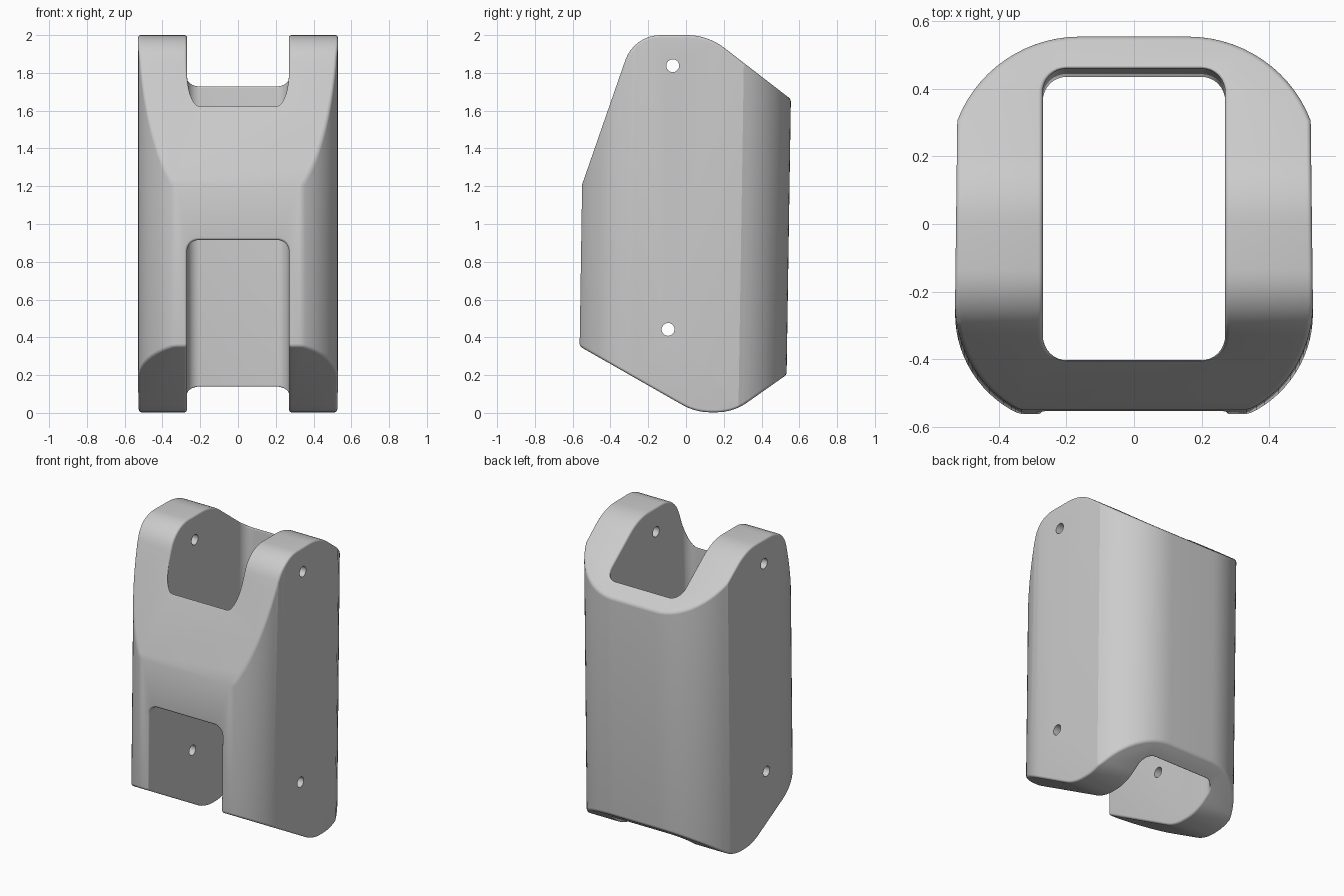
import bpy
import bmesh
import math
from mathutils import Vector

if "Cube" in bpy.data.objects:
    bpy.data.objects.remove(bpy.data.objects["Cube"])

LEAN = 0.0155      # the casing leans back slightly as it rises


def fillet(corners, steps=8):
    """Round each (x, y, tangent length) corner with a circular arc."""
    pts = []
    for i, (x, y, t) in enumerate(corners):
        p = Vector((x, y))
        if t == 0:
            pts.append(p)
            continue
        to_prev = (Vector(corners[i - 1][:2]) - p).normalized()
        to_next = (Vector(corners[(i + 1) % len(corners)][:2]) - p).normalized()
        a, b = p + to_prev * t, p + to_next * t
        w = math.sin(to_prev.angle(to_next) / 2)
        for k in range(steps + 1):
            s = k / steps
            wa, wp, wb = (1 - s) ** 2, 2 * s * (1 - s) * w, s ** 2
            pts.append((a * wa + p * wp + b * wb) / (wa + wp + wb))
    return pts


def arc(cx, cy, r, start, end, steps=14):
    angles = [math.radians(start + (end - start) * k / steps) for k in range(steps + 1)]
    return [Vector((cx + r * math.cos(a), cy + r * math.sin(a))) for a in angles]


def prism(name, pts, lo, hi, place):
    """Extrude a 2D profile from lo to hi; place maps (u, v, w) to a 3D point."""
    bm = bmesh.new()
    ends = [[bm.verts.new(place(p.x, p.y, w)) for p in pts] for w in (lo, hi)]
    bm.faces.new(ends[0])
    bm.faces.new(ends[1])
    n = len(pts)
    for i in range(n):
        j = (i + 1) % n
        bm.faces.new((ends[0][i], ends[0][j], ends[1][j], ends[1][i]))
    bmesh.ops.recalc_face_normals(bm, faces=bm.faces)
    mesh = bpy.data.meshes.new(name)
    bm.to_mesh(mesh)
    bm.free()
    obj = bpy.data.objects.new(name, mesh)
    bpy.context.collection.objects.link(obj)
    return obj


def upright(u, v, w):
    return (u, v + LEAN * (w - 1), w)


def sideways(u, v, w):
    return (w, u, v)


def frontal(u, v, w):
    return (u, w, v)


def apply(obj, kind, **settings):
    bpy.context.view_layer.objects.active = obj
    mod = obj.modifiers.new(kind, kind)
    for key, value in settings.items():
        setattr(mod, key, value)
    bpy.ops.object.modifier_apply(modifier=mod.name)


def boolean(obj, cutter, operation):
    apply(obj, 'BOOLEAN', object=cutter, operation=operation, solver='EXACT')
    bpy.data.objects.remove(cutter)


# Outer casing: plan outline with curved corners, extruded upward
half = arc(0.198, -0.253, 0.332, -64.7, 0) + arc(0.16, 0.157, 0.388, 20.5, 90)
plan = half + [Vector((-p.x, p.y)) for p in reversed(half)]
casing = prism("casing", plan, -0.3, 2.3, upright)

# Side silhouette with sloped, rounded ends
silhouette = fillet([(-0.7, 0.43, 0), (0.05, 0.003, 0.08), (0.25, 0.003, 0.09),
                     (0.8, 0.39, 0), (0.8, 1.472, 0), (0.115, 2, 0.11),
                     (-0.275, 2, 0.14), (-0.7, 0.778, 0)])
boolean(casing, prism("side_cutter", silhouette, -1, 1, sideways), 'INTERSECT')

# Central well running the full height
well = fillet([(-0.27, -0.413, 0.07), (0.27, -0.413, 0.07),
               (0.27, 0.449, 0.07), (-0.27, 0.449, 0.07)])
boolean(casing, prism("well_cutter", well, -0.5, 2.5, upright), 'DIFFERENCE')

# Lower front opening
opening = fillet([(-0.27, -0.5, 0), (0.27, -0.5, 0),
                  (0.27, 0.915, 0.06), (-0.27, 0.915, 0.06)])
boolean(casing, prism("opening_cutter", opening, -1, -0.2, frontal), 'DIFFERENCE')

# Softened edges
bm = bmesh.new()
bm.from_mesh(casing.data)
bmesh.ops.remove_doubles(bm, verts=bm.verts, dist=0.0005)
bmesh.ops.dissolve_limit(bm, angle_limit=math.radians(0.5), verts=bm.verts, edges=bm.edges)
bm.to_mesh(casing.data)
bm.free()
apply(casing, 'BEVEL', width=0.014, segments=6, limit_method='ANGLE',
      angle_limit=math.radians(23), use_clamp_overlap=False)

# Pin holes through both cheeks
for y, z in ((-0.07, 1.838), (-0.095, 0.442)):
    boolean(casing, prism("pin_cutter", arc(y, z, 0.034, 0, 345, 23), -1, 1, sideways),
            'DIFFERENCE')

# Material and shading
grey = bpy.data.materials.new("light_grey")
grey.use_nodes = True
colour = (0.6, 0.6, 0.6, 1)
grey.diffuse_color = colour
grey.node_tree.nodes["Principled BSDF"].inputs["Base Color"].default_value = colour
casing.data.materials.clear()
casing.data.materials.append(grey)
casing.select_set(True)
bpy.context.view_layer.objects.active = casing
bpy.ops.object.shade_smooth_by_angle(angle=math.radians(18))
